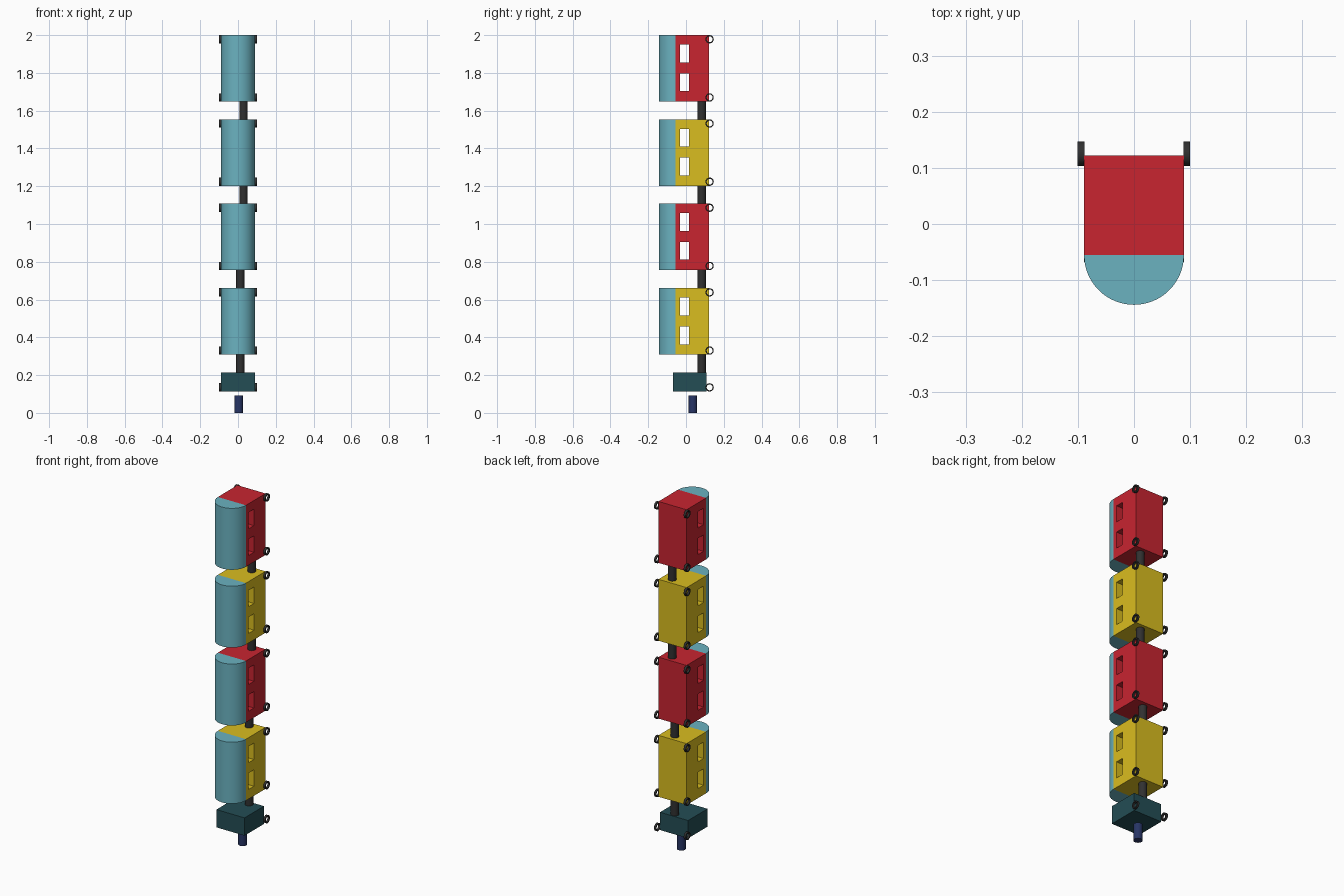
import bpy, bmesh, math
from mathutils import Vector

if "Cube" in bpy.data.objects:
    bpy.data.objects.remove(bpy.data.objects["Cube"])


def material(name, rgb):
    m = bpy.data.materials.new(name)
    m.diffuse_color = (*rgb, 1)
    m.use_nodes = True
    m.node_tree.nodes["Principled BSDF"].inputs["Base Color"].default_value = m.diffuse_color
    return m


RED = material("red", (0.58, 0.018, 0.03))
YELLOW = material("yellow", (0.70, 0.51, 0.014))
TEAL = material("teal", (0.147, 0.445, 0.527))
DARK_TEAL = material("dark_teal", (0.017, 0.075, 0.09))
BLACK = material("black", (0.03, 0.03, 0.03))
NAVY = material("navy", (0.02, 0.035, 0.13))


def finish(name, bm, mat, smooth=False):
    bmesh.ops.recalc_face_normals(bm, faces=bm.faces)
    mesh = bpy.data.meshes.new(name)
    bm.to_mesh(mesh)
    bm.free()
    obj = bpy.data.objects.new(name, mesh)
    bpy.context.collection.objects.link(obj)
    mesh.materials.append(mat)
    bpy.ops.object.select_all(action='DESELECT')
    obj.select_set(True)
    bpy.context.view_layer.objects.active = obj
    if smooth:
        bpy.ops.object.shade_smooth_by_angle()
    return obj


def box(name, lo, hi, mat):
    lo, hi = Vector(lo), Vector(hi)
    bm = bmesh.new()
    bmesh.ops.create_cube(bm, size=1)
    bmesh.ops.scale(bm, vec=hi - lo, verts=bm.verts)
    bmesh.ops.translate(bm, vec=(lo + hi) / 2, verts=bm.verts)
    return finish(name, bm, mat)


def prism(name, outline, z0, z1, mat):
    """Extrude an xy outline from z0 to z1."""
    bm = bmesh.new()
    face = bm.faces.new([bm.verts.new((x, y, z0)) for x, y in outline])
    ext = bmesh.ops.extrude_face_region(bm, geom=[face])
    top = [v for v in ext["geom"] if isinstance(v, bmesh.types.BMVert)]
    bmesh.ops.translate(bm, vec=(0, 0, z1 - z0), verts=top)
    return finish(name, bm, mat, True)


def arc(cx, cy, r, start, end, n):
    return [(cx + r * math.cos(start + (end - start) * i / n),
             cy + r * math.sin(start + (end - start) * i / n)) for i in range(n + 1)]


def ring(name, x0, x1, y, z, r_out=0.022, r_in=0.0155):
    """Thin hollow wheel with its axis along x."""
    bm = bmesh.new()
    section = [bm.verts.new((x, y, z + r)) for x, r in
               ((x0, r_in), (x1, r_in), (x1, r_out), (x0, r_out))]
    edges = [bm.edges.new((section[i], section[(i + 1) % 4])) for i in range(4)]
    bmesh.ops.spin(bm, geom=section + edges, cent=(0, y, z), axis=(1, 0, 0),
                   angle=2 * math.pi, steps=32)
    bmesh.ops.remove_doubles(bm, verts=bm.verts, dist=1e-5)
    return finish(name, bm, BLACK, True)


def wheel_pair(name, z):
    ring(name + "_left", -0.101, -0.088, 0.125, z)
    ring(name + "_right", 0.088, 0.100, 0.125, z)


HALF, SEAM, BACK, LENGTH = 0.089, -0.055, 0.122, 0.352
car_bottoms = [0.308, 0.756, 1.202, 1.648]
link_x = [0.012, 0.012, 0.029, 0.029]

for i, z in enumerate(car_bottoms):
    # Carriage body with two windows cut right through
    body = box(f"carriage_body_{i}", (-HALF, SEAM, z), (HALF, BACK, z + LENGTH),
               RED if i % 2 else YELLOW)
    for w in (0.055, 0.208):
        cutter = box("window_cutter", (-0.2, -0.032, z + w), (0.2, 0.017, z + w + 0.094),
                     body.data.materials[0])
        cutter.hide_render = True
        mod = body.modifiers.new("window", 'BOOLEAN')
        mod.operation, mod.solver, mod.object = 'DIFFERENCE', 'EXACT', cutter
        bpy.context.view_layer.objects.active = body
        bpy.ops.object.modifier_apply(modifier=mod.name)
        bpy.data.objects.remove(cutter)

    # Half-round roof
    prism(f"roof_{i}", arc(0, SEAM, HALF, math.pi, 2 * math.pi, 32), z, z + LENGTH, TEAL)

    # Wheels at both ends
    wheel_pair(f"wheel_lower_{i}", z + 0.022)
    wheel_pair(f"wheel_upper_{i}", z + LENGTH - 0.022)

    # Coupling rod down to the part below
    below = car_bottoms[i - 1] + LENGTH if i else 0.214
    prism(f"coupling_{i}", arc(link_x[i], 0.083, 0.022, 0, 2 * math.pi, 32)[:-1],
          below, z, BLACK)

# Engine block, its wheels and the separate peg in front of it
box("engine_block", (-HALF, -0.068, 0.112), (HALF, 0.108, 0.214), DARK_TEAL)
wheel_pair("engine_wheel", 0.135)
prism("engine_peg", arc(0.004, 0.036, 0.023, 0, 2 * math.pi, 32)[:-1], 0, 0.092, NAVY)
